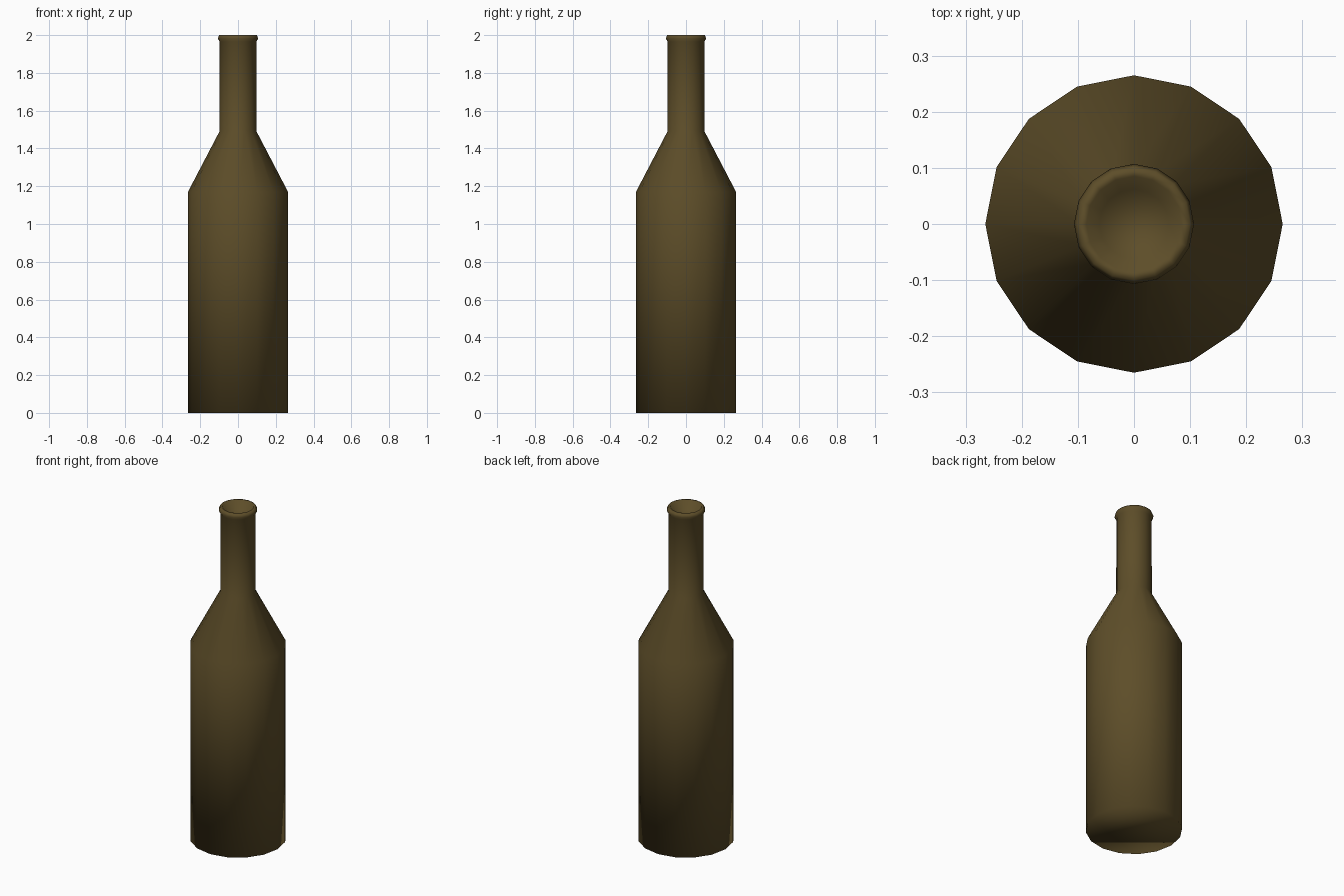
import bpy, bmesh
from math import cos, sin, tau

if "Cube" in bpy.data.objects:
    bpy.data.objects.remove(bpy.data.objects["Cube"])

SIDES = 16

# Profile from base to lip, then down into the mouth: (radius, height)
PROFILE = [(0.265, 0.0), (0.265, 1.17), (0.098, 1.49), (0.097, 1.965),
           (0.107, 1.982), (0.10, 2.0), (0.085, 2.0), (0.062, 1.95)]


def lathe(name, profile, sides):
    bm = bmesh.new()
    rings = [[bm.verts.new((r * cos(tau * i / sides), r * sin(tau * i / sides), z))
              for i in range(sides)] for r, z in profile]
    for low, high in zip(rings, rings[1:]):
        for i in range(sides):
            j = (i + 1) % sides
            bm.faces.new((low[i], low[j], high[j], high[i]))
    # Close the base and the floor of the mouth
    bm.faces.new(rings[0][::-1])
    bm.faces.new(rings[-1])
    for face in bm.faces:
        face.smooth = True
    mesh = bpy.data.meshes.new(name)
    bm.to_mesh(mesh)
    bm.free()
    obj = bpy.data.objects.new(name, mesh)
    bpy.context.collection.objects.link(obj)
    return obj


# Dark brown glass
glass = bpy.data.materials.new("brown_glass")
glass.diffuse_color = (0.11, 0.075, 0.022, 1.0)
glass.use_nodes = True
glass.node_tree.nodes["Principled BSDF"].inputs["Base Color"].default_value = glass.diffuse_color

bottle = lathe("bottle", PROFILE, SIDES)
bottle.data.materials.append(glass)
